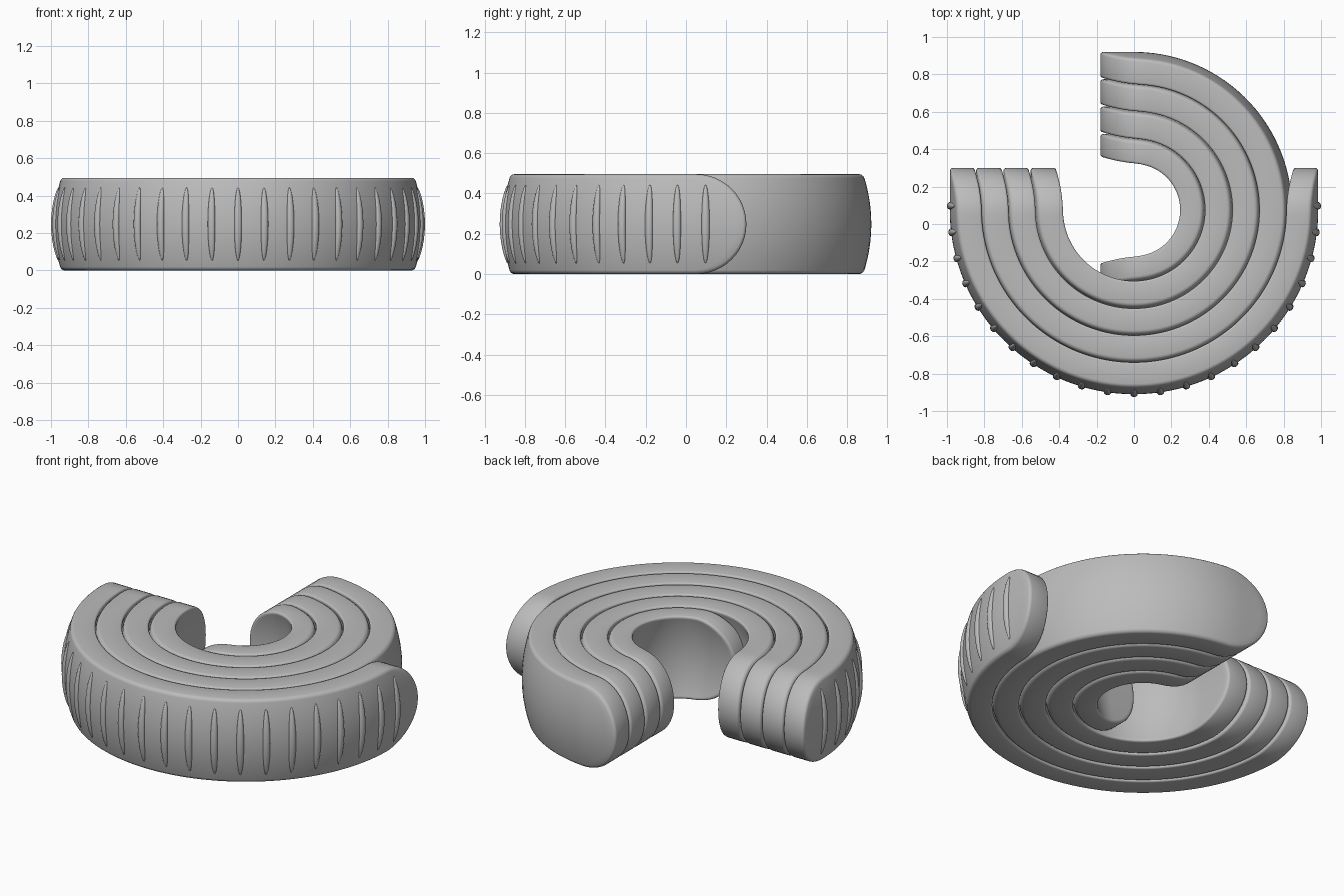
import bpy, bmesh, math
from mathutils import Vector

if "Cube" in bpy.data.objects:
    bpy.data.objects.remove(bpy.data.objects["Cube"])

H = 0.2475          # half height of every band
CY = 0.075          # y of the common centre
BULGE = 0.04        # how far the side walls bow outward at mid height
BEV = 0.016         # rounded edge size

grey = bpy.data.materials.new("grey")
grey.diffuse_color = (0.5, 0.5, 0.5, 1)
grey.use_nodes = True
grey.node_tree.nodes["Principled BSDF"].inputs["Base Color"].default_value = grey.diffuse_color


def finish(bm, name):
    bmesh.ops.recalc_face_normals(bm, faces=bm.faces[:])
    me = bpy.data.meshes.new(name)
    bm.to_mesh(me)
    bm.free()
    me.materials.append(grey)
    ob = bpy.data.objects.new(name, me)
    bpy.context.collection.objects.link(ob)
    bpy.ops.object.select_all(action='DESELECT')
    ob.select_set(True)
    bpy.context.view_layer.objects.active = ob
    bpy.ops.object.shade_smooth_by_angle(angle=math.radians(40))
    return ob


def wall_radius(r, z):
    return r - BULGE * (z / H) ** 2


def path_point(r, a, a0, a1):
    """Point on the arc, running straight on past either end."""
    c = min(max(a, a0), a1)
    p = Vector((r * math.cos(c), r * math.sin(c)))
    return p + Vector((-math.sin(c), math.cos(c))) * r * (a - c)


def sheet(r, inset, a0, a1, e0, e1, rows=24, cols=96):
    """Grid of points for one bowed wall with semicircular ends."""
    grid = []
    for j in range(rows + 1):
        phi = math.pi * (j / rows - 0.5)
        z = (H - inset) * math.sin(phi)
        rr = wall_radius(r, z)
        back = H - (H - inset) * math.cos(phi)
        ext = []
        for e in (e0 - back, e1 - back):
            ext.append(e / rr if e > 0 else math.asin(e / rr))
        s, t = a0 - ext[0], a1 + ext[1]
        row = []
        for i in range(cols + 1):
            p = path_point(rr, s + (t - s) * i / cols, a0, a1)
            row.append(Vector((p.x, p.y + CY, z + H)))
        grid.append(row)
    return grid


def border(g):
    return (g[0] + [r[-1] for r in g[1:-1]] + g[-1][::-1]
            + [r[0] for r in g[-2:0:-1]])


def band(name, r_in, r_out, a0, a1, e0, e1):
    a0, a1 = math.radians(a0), math.radians(a1)
    bm = bmesh.new()

    def wall(r):
        g = [[bm.verts.new(p) for p in row]
             for row in sheet(r, BEV, a0, a1, e0, e1)]
        for u, v in zip(g, g[1:]):
            for i in range(len(u) - 1):
                bm.faces.new((u[i], u[i + 1], v[i + 1], v[i]))
        return border(g)

    # rounded rim between the outer and the inner wall
    loops = [wall(r_out)]
    turns = [math.radians(d) for d in (30, 60, 90)]
    layers = [(r_out - BEV * (1 - math.cos(t)), BEV * (1 - math.sin(t))) for t in turns]
    layers += [(r_in + BEV * (1 - math.cos(t)), BEV * (1 - math.sin(t))) for t in turns[::-1]]
    for r, inset in layers:
        pts = border(sheet(r, inset, a0, a1, e0, e1))
        loops.append([bm.verts.new(p) for p in pts])
    loops.append(wall(r_in))
    for u, v in zip(loops, loops[1:]):
        n = len(u)
        for i in range(n):
            k = (i + 1) % n
            bm.faces.new((u[i], u[k], v[k], v[i]))
    return finish(bm, name)


# nested bands, outermost first
LEFT, BACK = 0.3 - CY, 0.18
band("outer_half_band", 0.850, 0.985, 180, 360, LEFT, LEFT)
band("large_band", 0.706, 0.845, 180, 450, LEFT, BACK)
band("middle_band", 0.562, 0.699, 180, 450, LEFT, BACK)
band("small_band", 0.415, 0.553, 180, 450, LEFT, BACK)
band("inner_half_band", 0.282, 0.407, 270, 450, BACK, BACK)

# slim grip ribs around the outer half band
bm = bmesh.new()
for k in range(-11, 12):
    a = math.radians(-90 + 8.3 * k)
    out, side = Vector((math.cos(a), math.sin(a), 0)), Vector((-math.sin(a), math.cos(a), 0))
    rib = bmesh.ops.create_uvsphere(bm, u_segments=16, v_segments=14, radius=1)
    for v in rib["verts"]:
        z = v.co.z * 0.195
        v.co = (out * (wall_radius(0.985, z) + 0.015 * v.co.y)
                + side * 0.02 * v.co.x + Vector((0, CY, H + z)))
finish(bm, "grip_ribs")
